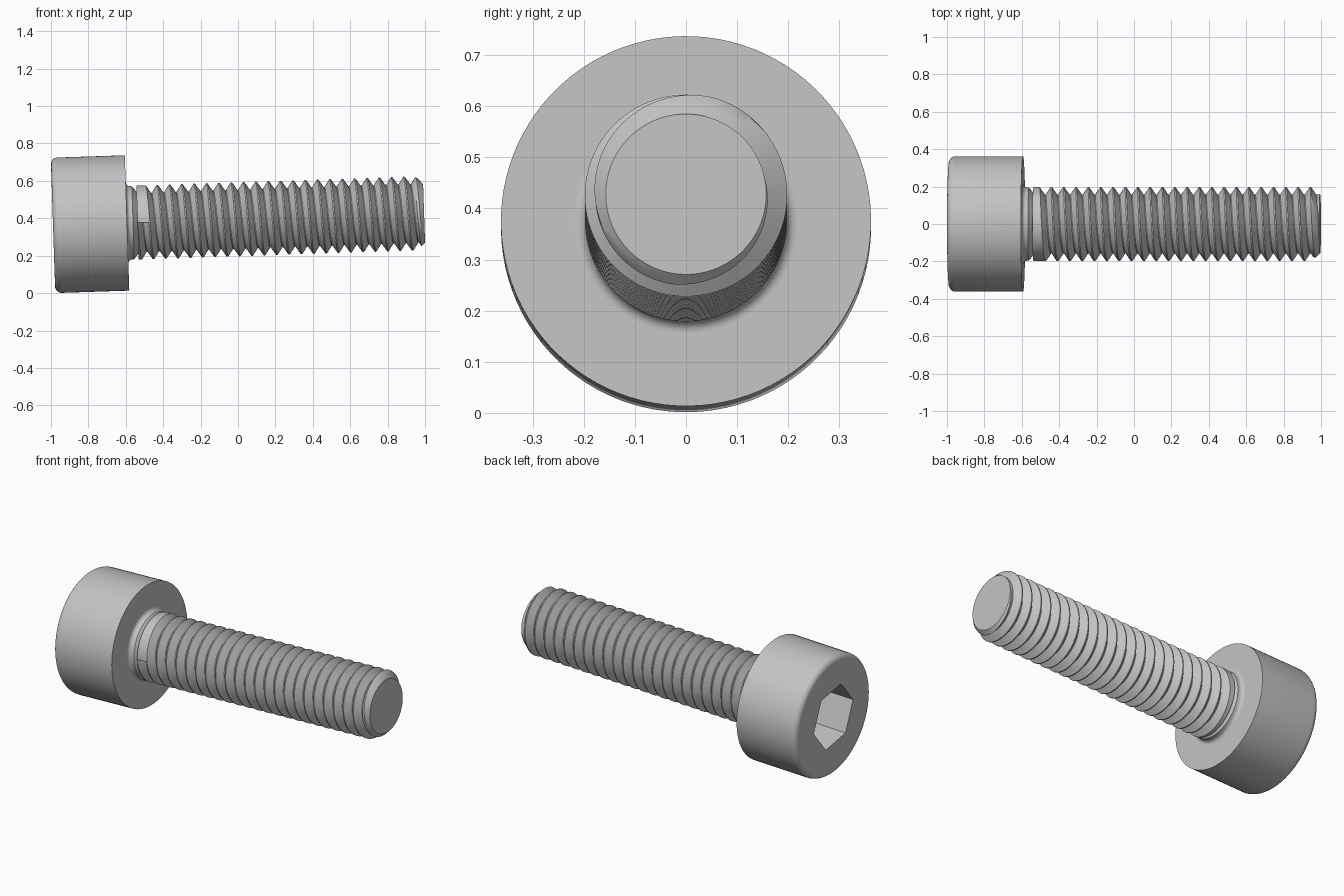
import bpy, bmesh
from math import cos, sin, pi, radians
from mathutils import Matrix

if "Cube" in bpy.data.objects:
    bpy.data.objects.remove(bpy.data.objects["Cube"])

SEG = 96                                   # segments round the axis
HEAD_R, HEAD_H, LENGTH = 0.362, 0.396, 1.985
THREAD_R, PITCH, DEPTH = 0.198, 0.066, 0.041
ROOT_R = THREAD_R - DEPTH
THREAD_START, TURNS = 0.452, 24
HEX_R, HEX_DEPTH = 0.19, 0.2

# The screw lies along x, its tip raised slightly
POSE = Matrix.Translation((-0.989, 0, 0.362)) @ Matrix.Rotation(radians(-1.9), 4, 'Y')

steel = bpy.data.materials.new("steel_grey")
steel.use_nodes = True
steel.diffuse_color = (0.55, 0.55, 0.55, 1)
steel.node_tree.nodes["Principled BSDF"].inputs["Base Color"].default_value = (0.55, 0.55, 0.55, 1)


def arc(cs, cr, radius, start, end, steps=8):
    """Profile points (along axis, radius) on an arc, angles in degrees."""
    angles = [radians(start + (end - start) * i / steps) for i in range(steps + 1)]
    return [(cs + radius * cos(a), cr + radius * sin(a)) for a in angles]


def lathe(name, profile, start_angle, step_rows=None):
    """Sweep profile(t), t in 0..1, round the axis; optionally cap a step at the seam."""
    bm = bmesh.new()
    columns = []
    for j in range(SEG + 1):
        a = start_angle + 2 * pi * j / SEG
        columns.append([bm.verts.new((s, r * cos(a), r * sin(a))) for s, r in profile(j / SEG)])
    for left, right in zip(columns, columns[1:]):
        for i in range(len(left) - 1):
            bm.faces.new((left[i], left[i + 1], right[i + 1], right[i]))
    if step_rows:
        bm.faces.new(columns[0][step_rows[0]:step_rows[1]])
    bmesh.ops.remove_doubles(bm, verts=bm.verts, dist=1e-5)
    bmesh.ops.recalc_face_normals(bm, faces=bm.faces)
    bm.transform(POSE)
    mesh = bpy.data.meshes.new(name)
    bm.to_mesh(mesh)
    bm.free()
    mesh.materials.append(steel)
    obj = bpy.data.objects.new(name, mesh)
    bpy.context.collection.objects.link(obj)
    bpy.ops.object.select_all(action='DESELECT')
    obj.select_set(True)
    bpy.context.view_layer.objects.active = obj
    bpy.ops.object.shade_smooth_by_angle(angle=radians(30))
    return obj


# Cylindrical head with a rounded rim and a hexagonal socket
def head_profile(t):
    a = (t * 2 * pi) % (pi / 3) - pi / 6
    hex_r = HEX_R * cos(pi / 6) / cos(a)
    rim = 0.035
    return ([(HEX_DEPTH, 0), (HEX_DEPTH, hex_r), (0, hex_r)]
            + arc(rim, HEAD_R - rim, rim, 180, 90)
            + [(HEAD_H, HEAD_R), (HEAD_H, 0)])


lathe("socket_head", head_profile, radians(50))

# Neck with a fillet under the head, tapering into a relief groove
NECK = ([(HEAD_H, 0)] + arc(HEAD_H + 0.022, 0.218, 0.022, 180, 270)
        + [(0.428, 0.195), (THREAD_START, 0.165), (THREAD_START, THREAD_R)])

# One turn of the V groove: (fraction of pitch, fraction of depth)
GROOVE = [(0, 0), (0.21, 0.5), (0.42, 1), (0.48, 1), (0.69, 0.5), (0.9, 0)]


# Helical thread, cut back by a chamfer at the tip
def shank_profile(t):
    points = list(NECK)
    for k in range(TURNS):
        for along, deep in GROOVE:
            s = min(THREAD_START + PITCH * (t + k + along), LENGTH)
            points.append((s, min(THREAD_R - DEPTH * deep, ROOT_R + LENGTH - s)))
    return points + [(LENGTH, ROOT_R), (LENGTH, 0)]


first = len(NECK)
lathe("threaded_shank", shank_profile, pi, (first, first + len(GROOVE) + 1))
